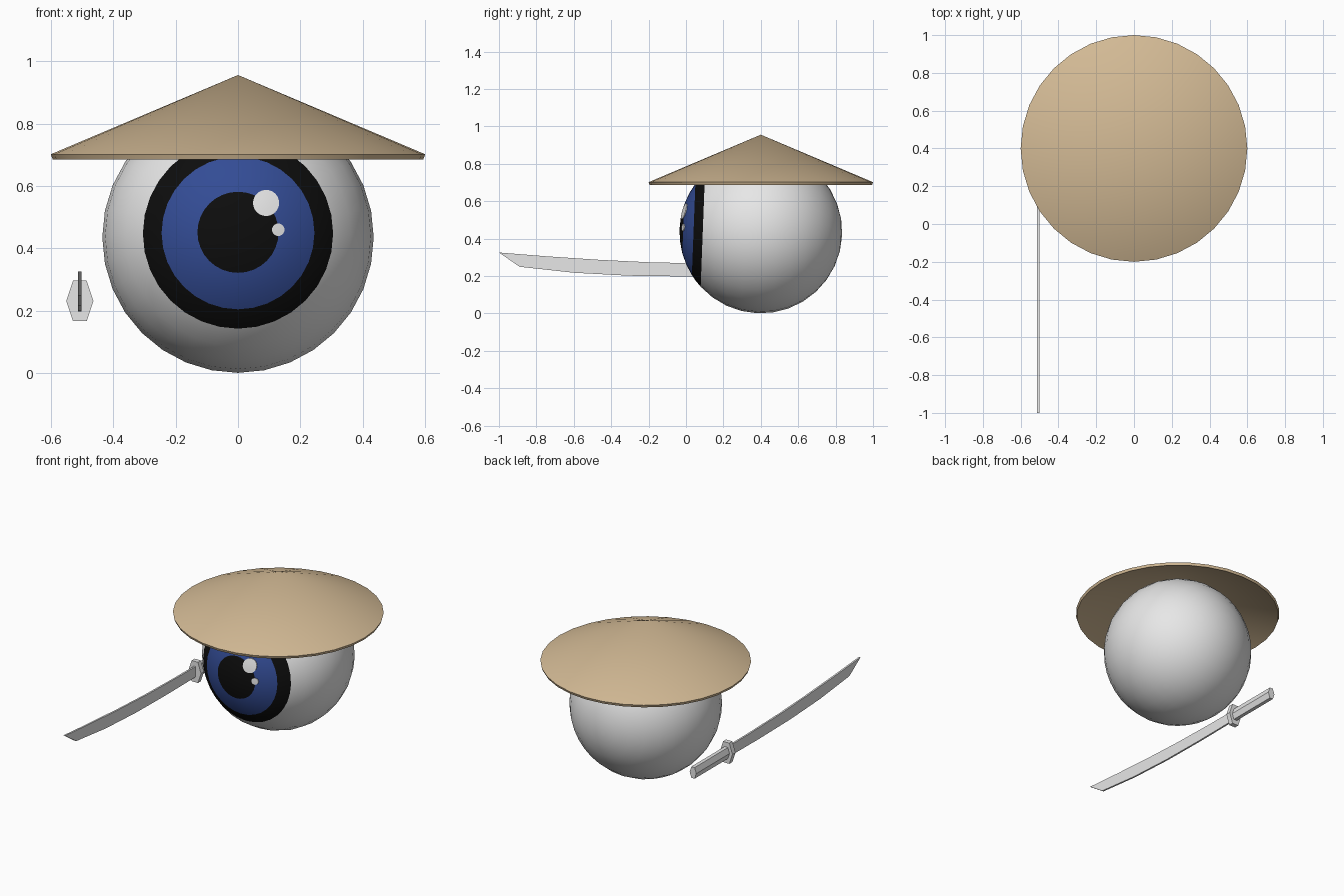
import bpy, bmesh, math
from mathutils import Matrix, Vector

if "Cube" in bpy.data.objects:
    bpy.data.objects.remove(bpy.data.objects["Cube"])


def material(name, rgb):
    m = bpy.data.materials.new(name)
    m.diffuse_color = (*rgb, 1)
    m.use_nodes = True
    m.node_tree.nodes["Principled BSDF"].inputs["Base Color"].default_value = m.diffuse_color
    return m


WHITE = material("off_white", (0.80, 0.80, 0.80))
BLACK = material("black", (0.004, 0.004, 0.004))
BLUE = material("iris_blue", (0.033, 0.072, 0.30))
STRAW = material("straw", (0.65, 0.49, 0.30))


def finish(name, bm, mats, smooth=False):
    """Turn a bmesh into an object with outward normals."""
    bmesh.ops.recalc_face_normals(bm, faces=bm.faces)
    me = bpy.data.meshes.new(name)
    bm.to_mesh(me)
    bm.free()
    for m in mats:
        me.materials.append(m)
    ob = bpy.data.objects.new(name, me)
    bpy.context.collection.objects.link(ob)
    if smooth:
        bpy.ops.object.select_all(action='DESELECT')
        bpy.context.view_layer.objects.active = ob
        ob.select_set(True)
        bpy.ops.object.shade_smooth_by_angle(angle=math.radians(35))
    return ob


def lathe(profile, sides=32):
    """Revolve (radius, height) points round z; returns bmesh and faces per band."""
    bm = bmesh.new()
    rings = []
    for r, h in profile:
        if r < 1e-5:
            rings.append([bm.verts.new((0, 0, h))] * sides)
        else:
            rings.append([bm.verts.new((r * math.cos(math.tau * i / sides),
                                        r * math.sin(math.tau * i / sides), h))
                          for i in range(sides)])
    bands = []
    for a, b in zip(rings, rings[1:]):
        band = []
        for i in range(sides):
            j = (i + 1) % sides
            quad = list(dict.fromkeys((a[i], a[j], b[j], b[i])))
            band.append(bm.faces.new(quad))
        bands.append(band)
    return bm, bands


def prism(name, outline, offset, mat):
    """Extrude a flat outline by an offset vector."""
    bm = bmesh.new()
    face = bm.faces.new([bm.verts.new(p) for p in outline])
    new = bmesh.ops.extrude_face_region(bm, geom=[face], use_keep_orig=True)["geom"]
    bmesh.ops.translate(bm, vec=offset,
                        verts=[v for v in new if isinstance(v, bmesh.types.BMVert)])
    return finish(name, bm, [mat])


# Eyeball: rings placed on the pupil, iris and outline borders
R, CENTRE = 0.435, Vector((0, 0.4, 0.436))
pupil, iris, outline = (math.asin(r / R) for r in (0.13, 0.245, 0.305))
angles = [0, pupil / 2, pupil, (pupil + iris) / 2, iris, (iris + outline) / 2, outline]
angles += [outline + (math.pi - outline) * k / 12 for k in range(1, 13)]
bm, bands = lathe([(R * math.sin(a), R * math.cos(a)) for a in angles])
for index, band in zip([1, 1, 2, 2, 1, 1], bands):
    for f in band:
        f.material_index = index
tilt = math.radians(90 - 2.2)      # gaze to the front, slightly up
bm.transform(Matrix.Translation(CENTRE) @ Matrix.Rotation(tilt, 4, 'X'))
finish("eyeball", bm, [WHITE, BLACK, BLUE], smooth=True)

# Highlights: thin discs that follow the eyeball
for name, x, z, r in (("large_highlight", 0.09, 0.546, 0.042),
                      ("small_highlight", 0.129, 0.46, 0.02)):
    bm, _ = lathe([(0, 0), (r / 2, 0), (r, 0), (r, -1), (0, -1)], 24)
    for v in bm.verts:
        px, pz = x + v.co.x, z + v.co.y
        rad = R + (0.003 if v.co.z > -0.5 else -0.004)
        depth = math.sqrt(rad ** 2 - px ** 2 - (pz - CENTRE.z) ** 2)
        v.co = (px, CENTRE.y - depth, pz)
    finish(name, bm, [WHITE], smooth=True)

# Straw hat: hollow cone with a thin rim
bm, _ = lathe([(0, 0.956), (0.6, 0.702), (0.594, 0.686), (0, 0.938)])
bm.transform(Matrix.Translation((0, 0.4, 0)))
finish("straw_hat", bm, [STRAW], smooth=True)

# Sword: curved blade, six-sided guard and grip
SX, SZ, T = -0.507, 0.232, 0.011
edge = [(0.31, 0.200), (0.0, 0.198), (-0.3, 0.202), (-0.6, 0.218), (-0.89, 0.250),
        (-1.0, 0.326), (-0.75, 0.306), (-0.465, 0.287), (-0.2, 0.274),
        (0.1, 0.267), (0.31, 0.266)]
prism("sword_blade", [(SX - T / 2, y, z) for y, z in edge], (T, 0, 0), WHITE)
for name, w, h, y, length in (("sword_guard", 0.0435, 0.065, 0.295, 0.03),
                              ("sword_grip", 0.023, 0.035, 0.31, 0.345)):
    hexagon = [(SX + w * sx, y, SZ + h * sz) for sx, sz in
               ((1, 0), (0.5, 1), (-0.5, 1), (-1, 0), (-0.5, -1), (0.5, -1))]
    prism(name, hexagon, (0, length, 0), WHITE)
